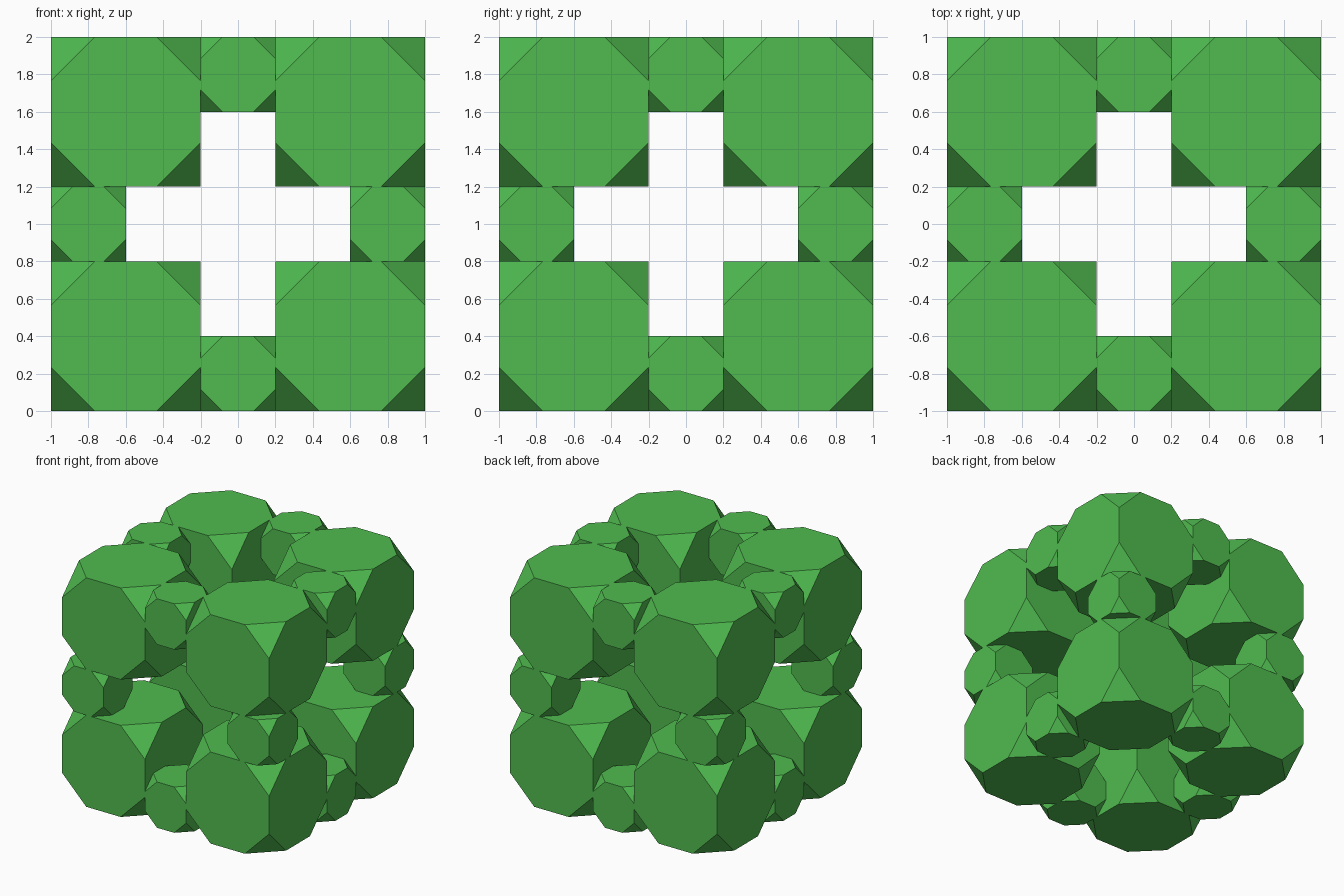
import bpy, bmesh, math
from itertools import product

if "Cube" in bpy.data.objects:
    bpy.data.objects.remove(bpy.data.objects["Cube"])

green = bpy.data.materials.new("green")
green.diffuse_color = (0.08, 0.5, 0.08, 1)
green.use_nodes = True
green.node_tree.nodes["Principled BSDF"].inputs["Base Color"].default_value = green.diffuse_color


def truncated_cube_mesh(name, size):
    # Cube with corners cut so every square side becomes a regular octagon
    h = size / 2
    k = h * (math.sqrt(2) - 1)
    bm = bmesh.new()
    for axis in range(3):
        for signs in product((-1, 1), repeat=3):
            co = [s * h for s in signs]
            co[axis] = signs[axis] * k
            bm.verts.new(co)
    bmesh.ops.convex_hull(bm, input=bm.verts[:])
    bmesh.ops.dissolve_limit(bm, angle_limit=math.radians(2),
                             verts=bm.verts[:], edges=bm.edges[:])
    bmesh.ops.recalc_face_normals(bm, faces=bm.faces[:])
    mesh = bpy.data.meshes.new(name)
    bm.to_mesh(mesh)
    bm.free()
    mesh.materials.append(green)
    return mesh


def place(name, mesh, x, y, z):
    ob = bpy.data.objects.new(name, mesh)
    ob.location = (x, y, z + 1)
    bpy.context.collection.objects.link(ob)


large = truncated_cube_mesh("large_block", 0.8)
small = truncated_cube_mesh("small_block", 0.4)

# Eight large blocks at the corners
for x, y, z in product((-0.6, 0.6), repeat=3):
    place("corner_block", large, x, y, z)

# Twelve small blocks at the edge midpoints
for axis in range(3):
    for a, b in product((-0.8, 0.8), repeat=2):
        pos = [a, b]
        pos.insert(axis, 0)
        place("edge_block", small, *pos)
